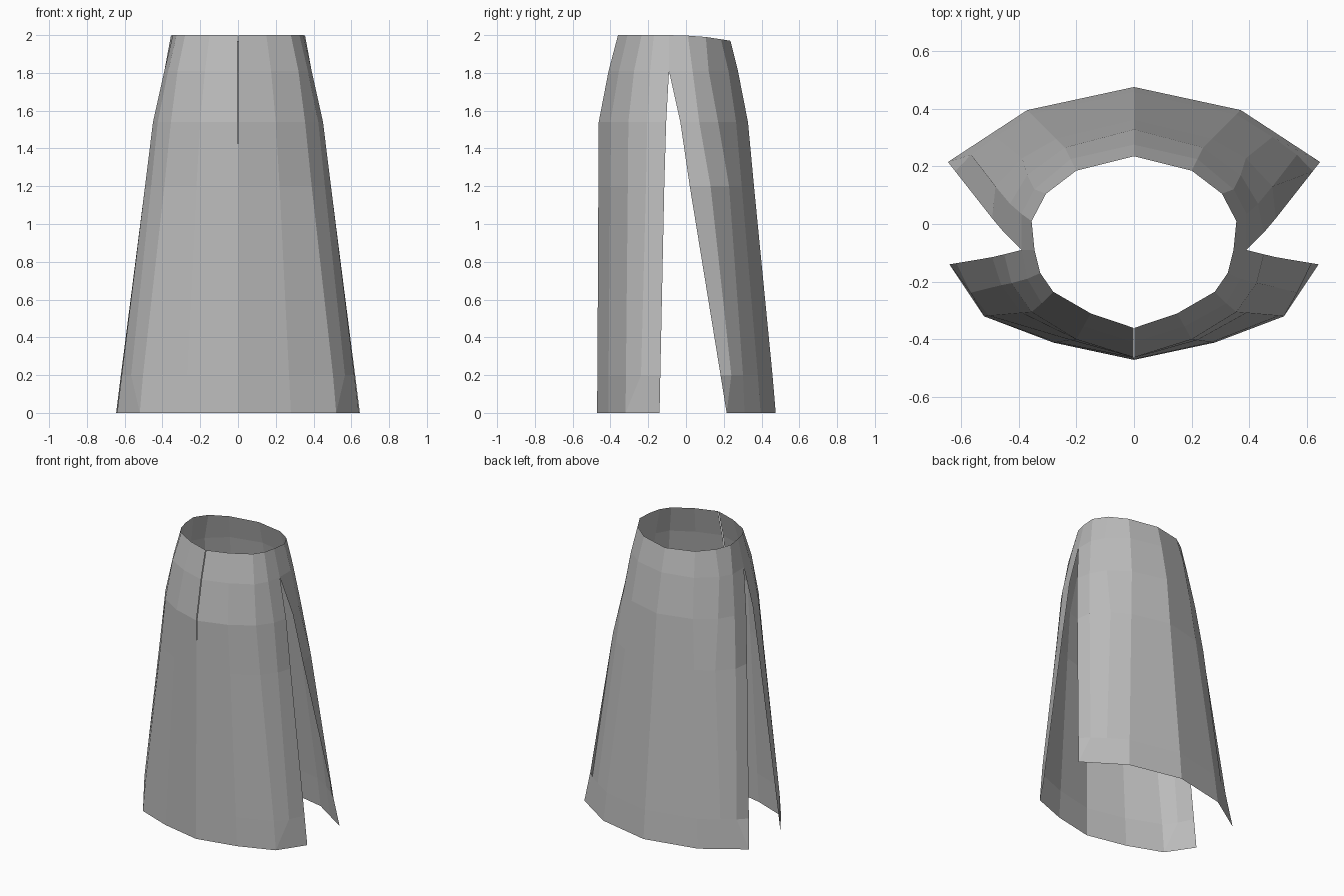
import bpy, bmesh

G = .002  # half width of the centre front opening

# Half cross-sections: rows of (height, points) from centre line to side seam.
# A repeated point ends a pleat in a triangle.
FRONT = [
    (2.00, [(G, -.36), (.15, -.31), (.28, -.235), (.325, -.17), (.345, -.09)]),
    (1.81, [(G, -.41), (.175, -.355), (.32, -.275), (.37, -.19), (.39, -.09)]),
    (1.54, [(G, -.462), (.20, -.40), (.355, -.305), (.425, -.205), (.45, -.105)]),
    (1.20, [(0, -.464), (.22, -.402), (.39, -.308), (.46, -.212), (.492, -.115)]),
    (0.20, [(0, -.469), (.27, -.41), (.503, -.318), (.566, -.238), (.616, -.136)]),
    (0.00, [(0, -.471), (.28, -.411), (.52, -.32), (.52, -.32), (.64, -.14)]),
]
BACK = [
    (1.97, [(0, .235), (.20, .185), (.305, .105), (.355, .01), (.345, -.09)]),
    (1.81, [(0, .275), (.22, .225), (.345, .12), (.39, .035), (.39, -.09)]),
    (1.54, [(0, .328), (.24, .265), (.37, .17), (.43, .07), (.45, -.03)]),
    (1.20, [(0, .36), (.27, .295), (.388, .228), (.48, .13), (.492, .02)]),
    (0.20, [(0, .458), (.355, .38), (.48, .302), (.565, .24), (.62, .183)]),
    (0.00, [(0, .475), (.37, .395), (.50, .31), (.645, .215), (.645, .215)]),
]
# The waist edge dips slightly towards the back
BACK_TOP = [1.97, 1.978, 1.99, 1.997, 2.0]

# Dark grey cloth
cloth = bpy.data.materials.new("dark_grey_cloth")
cloth.diffuse_color = (.5, .5, .5, 1)


def panel(name, rows, top=None):
    """Loft a half panel and its mirror image, then weld matching points."""
    bm = bmesh.new()
    flip = rows[0][1][0][1] > 0
    for side in (1, -1):
        grid = []
        for r, (z, pts) in enumerate(rows):
            grid.append([bm.verts.new((side * x, y, top[c] if top and r == 0 else z))
                         for c, (x, y) in enumerate(pts)])
        for a, b in zip(grid, grid[1:]):
            for i in range(len(a) - 1):
                quad = [b[i], b[i + 1], a[i + 1], a[i]]
                if (side < 0) != flip:
                    quad.reverse()
                bm.faces.new(quad)
    bmesh.ops.remove_doubles(bm, verts=bm.verts[:], dist=1e-4)
    mesh = bpy.data.meshes.new(name)
    bm.to_mesh(mesh)
    bm.free()
    mesh.materials.append(cloth)
    obj = bpy.data.objects.new(name, mesh)
    bpy.context.collection.objects.link(obj)


# Front panel with its centre opening, and back panel; side slits fall between them
panel("skirt_front_panel", FRONT)
panel("skirt_back_panel", BACK, top=BACK_TOP)
